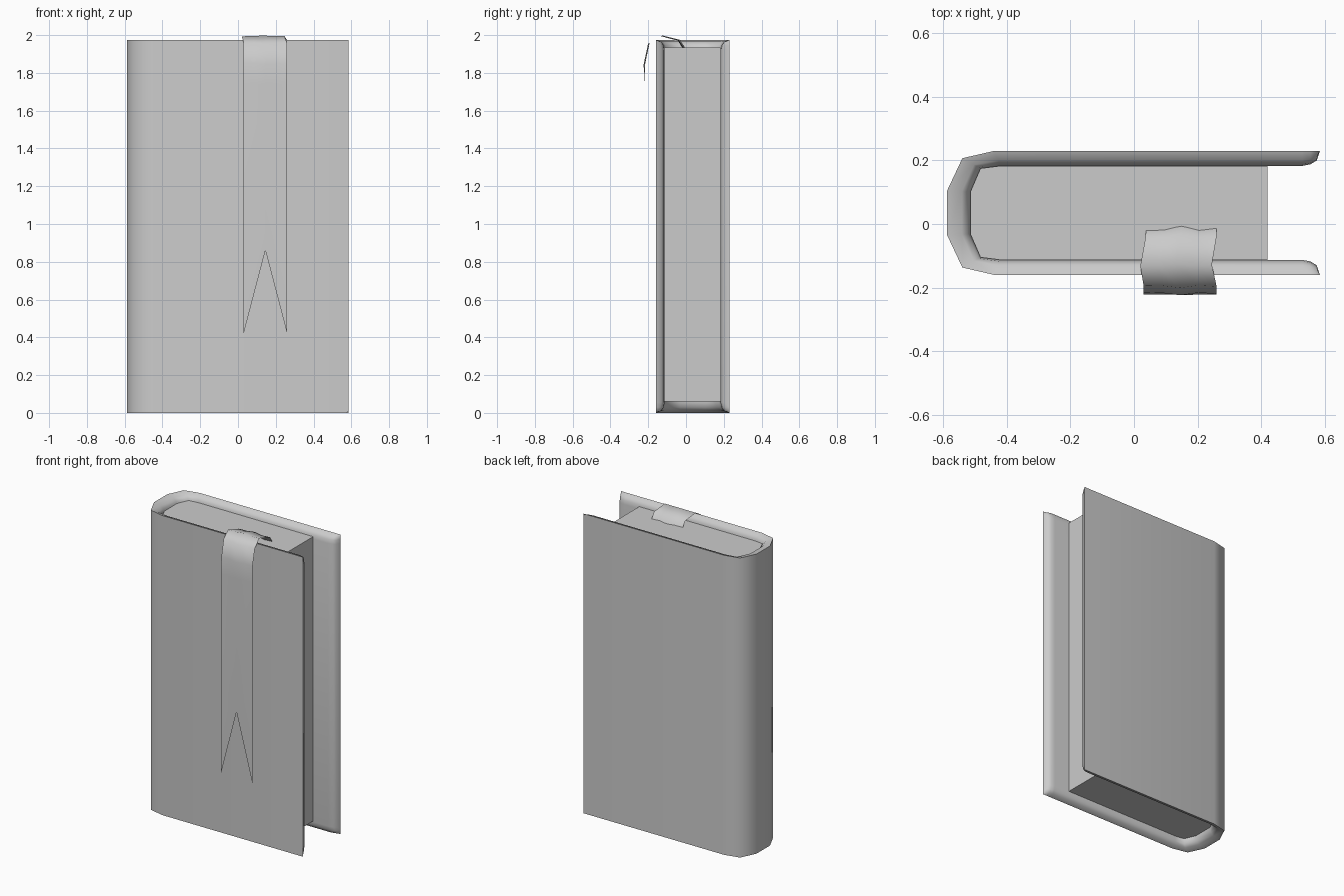
import bpy, bmesh, math

if "Cube" in bpy.data.objects:
    bpy.data.objects.remove(bpy.data.objects["Cube"])


def make_object(name, verts, faces, angle=None):
    mesh = bpy.data.meshes.new(name)
    mesh.from_pydata(verts, [], faces)
    bm = bmesh.new()
    bm.from_mesh(mesh)
    bmesh.ops.remove_doubles(bm, verts=bm.verts, dist=1e-5)
    bmesh.ops.recalc_face_normals(bm, faces=bm.faces)
    bm.to_mesh(mesh)
    bm.free()
    obj = bpy.data.objects.new(name, mesh)
    bpy.context.collection.objects.link(obj)
    if angle:
        bpy.ops.object.select_all(action='DESELECT')
        obj.select_set(True)
        bpy.context.view_layer.objects.active = obj
        bpy.ops.object.shade_smooth_by_angle(angle=math.radians(angle))
    return obj


def grid_faces(rows, cols, wrap=False):
    last = cols if wrap else cols - 1
    return [(r * cols + c, r * cols + (c + 1) % cols,
             (r + 1) * cols + (c + 1) % cols, (r + 1) * cols + c)
            for r in range(rows - 1) for c in range(last)]


MID = 0.035      # y of the book's middle plane
TOP = 1.975

# Cover: a U-shaped shell whose inner rim rounds over to the outer face
lip = [(0, 0), (0.01, 0.64), (0.03, 0.9), (0.055, 1)]   # inset, depth share
half = [(0.585 - e, 0.195, 0.585 - e, 0.148, d) for e, d in lip]
half += [(-0.44, 0.195, -0.42, 0.148, 1), (-0.54, 0.172, -0.483, 0.14, 1),
         (-0.588, 0.07, -0.515, 0.066, 1)]
stations = half + [(a, -b, c, -d, e) for a, b, c, d, e in reversed(half)]
section = [(d, e) for e, d in lip] + [(d, TOP - e) for e, d in reversed(lip)]
verts = []
for ox, oy, ix, iy, depth in stations:
    for t, z in section:
        k = t * depth
        verts.append((ox + (ix - ox) * k, MID + oy + (iy - oy) * k, z))
make_object("cover", verts, grid_faces(len(stations), len(section), True), 60)

# Page block: follows the inside of the spine
side = [(0.42, 0.148), (-0.42, 0.148), (-0.483, 0.14), (-0.515, 0.066)]
outline = side + [(x, -y) for x, y in reversed(side)]
n = len(outline)
verts = [(x, MID + y, z) for z in (0.06, 1.935) for x, y in outline]
faces = grid_faces(2, n, True) + [tuple(range(n)), tuple(range(n, 2 * n))]
make_object("pages", verts, faces, 30)

# Bookmark ribbon: thin sheet folded over the front cover with a notched tail
path = [(-0.015, 1.932, 0.008, 0.0), (-0.04, 1.972, 0.006, 0.0),
        (-0.13, 1.995, -0.01, -0.015), (-0.195, 1.958, 0.0, 0.0),
        (-0.218, 1.85, 0.0, 0.0), (-0.222, 1.74, 0.0, 0.0)]
wave = [-0.4, -0.2, 1.0, -0.3, 0.3]
sway = [0.008, 0.006, 0.005, -0.006, -0.006, 0.0]
tail = [0.42, 0.64, 0.86, 0.64, 0.42]
verts = []
for (y, z, dl, dr), s in zip(path, sway):
    for c in range(5):
        x = 0.03 + dl + (0.23 + dr - dl) * c / 4
        verts.append((x, y + s * wave[c], z + 0.6 * s * wave[c] * (z < 1.999)
                      if z > 1.75 else z))
verts += [(0.03 + 0.23 * c / 4, -0.222, tail[c]) for c in range(5)]
make_object("bookmark_ribbon", verts, grid_faces(len(path) + 1, 5), 60)
